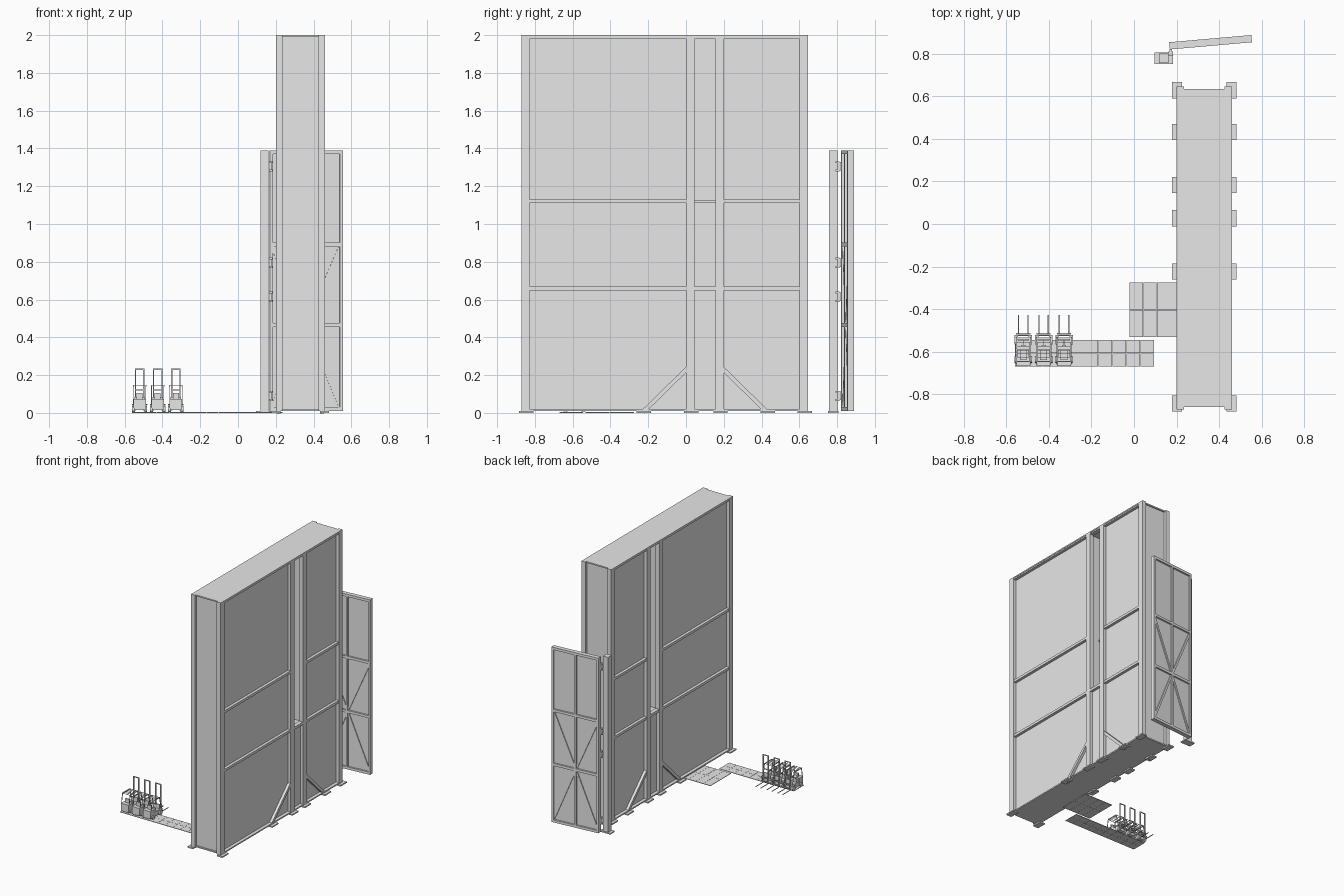
import bpy, bmesh, math
from mathutils import Matrix, Vector

default_cube = bpy.data.objects.get("Cube")
if default_cube:
    bpy.data.objects.remove(default_cube)

GREY = (0.8, 0.8, 0.8, 1)
grey = bpy.data.materials.new("plain grey")
grey.use_nodes = True
grey.diffuse_color = GREY
grey.node_tree.nodes["Principled BSDF"].inputs["Base Color"].default_value = GREY


def around(centre, half):
    """Range reaching equally far on both sides of a centre."""
    return (centre - half, centre + half)


def box(bm, x, y, z):
    """Box from three (low, high) ranges."""
    low, high = map(Vector, zip(x, y, z))
    size = Matrix.Diagonal(high - low).to_4x4()
    bmesh.ops.create_cube(bm, size=1, matrix=Matrix.Translation((low + high) / 2) @ size)


def bar(bm, start, end, wide, deep):
    """Bar between two points; deep is measured across the plane it leans in."""
    start, end = Vector(start), Vector(end)
    run = end - start
    along = run.normalized()
    side = Vector((0, 1, 0)) if run.x else Vector((1, 0, 0))
    turn = Matrix((side, along.cross(side), along)).transposed().to_4x4()
    size = Matrix.Diagonal((deep, wide, run.length)).to_4x4()
    place = Matrix.Translation((start + end) / 2) @ turn @ size
    bmesh.ops.create_cube(bm, size=1, matrix=place)


def wheel(bm, x, y, radius, width):
    place = Matrix.Translation((x, y, radius)) @ Matrix.Rotation(math.pi / 2, 4, 'Y')
    bmesh.ops.create_cone(bm, cap_ends=True, segments=16, radius1=radius,
                          radius2=radius, depth=width, matrix=place)


def finish(name, bm, place=Matrix()):
    mesh = bpy.data.meshes.new(name)
    bmesh.ops.recalc_face_normals(bm, faces=bm.faces[:])
    bm.to_mesh(mesh)
    bm.free()
    mesh.materials.append(grey)
    part = bpy.data.objects.new(name, mesh)
    bpy.context.collection.objects.link(part)
    part.matrix_world = place


# Main sizes of the tall wall; the slot is the gap between its two middle columns
middle, half_depth, skin = 0.33, 0.13, 0.105
top, plate, post = 2.0, 0.01, 0.022
front, back, slot = -0.85, 0.624, 0.1
slot_front, slot_back = around(slot, 0.078)
ledge, upper_rail = 0.658, 1.12
roof = top - plate


def both_faces(inner, outer):
    """The x ranges of a part repeated on both broad faces."""
    return [(middle - outer, middle - inner), (middle + inner, middle + outer)]


# Wall core: two bays and a deep slot above the ledge
bm = bmesh.new()
core = around(middle, skin)
gap = (slot_front, slot_back)
box(bm, core, (front, slot_front), (plate, roof))
box(bm, core, (slot_back, back), (plate, roof))
box(bm, core, gap, (plate, ledge))
box(bm, around(middle, plate), gap, (ledge, roof))
finish("wall_core", bm)

# Roof and floor slabs
for name, low in [("roof", roof), ("floor", plate)]:
    bm = bmesh.new()
    box(bm, around(middle, half_depth), around((front + back) / 2, (back - front) / 2 + plate),
        (low, low + plate))
    finish(name, bm)

# Columns
bm = bmesh.new()
for y in (front, slot_front, slot_back, back):
    for x in both_faces(skin - plate, half_depth):
        box(bm, x, around(y, post), (plate, top))
finish("columns", bm)

# Horizontal rails; only the lowest and highest cross the slot at full depth
bm = bmesh.new()
for z in (ledge, upper_rail, roof):
    for x in both_faces(skin - plate, half_depth - 0.003):
        box(bm, x, (front, slot_front), around(z, plate))
        box(bm, x, (slot_back, back), around(z, plate))
        if z != upper_rail:
            box(bm, x, gap, around(z, plate))
box(bm, around(middle, 0.03), gap, around(upper_rail, plate / 2))
finish("rails", bm)

# Diagonal braces at the foot
bm = bmesh.new()
brace_x, brace_run = skin + plate, 0.25
for x in (middle - brace_x, middle + brace_x):
    for y, step in [(slot_front, -brace_run), (slot_back, brace_run)]:
        bar(bm, (x, y, brace_run), (x, y + step, plate / 2), post, post)
finish("foot_braces", bm)

# Base plates under the columns and braces
bm = bmesh.new()
feet = [front, slot_front - brace_run, slot_front, slot_back, slot_back + brace_run, back]
for y in feet:
    for x in both_faces(skin, half_depth + post):
        box(bm, x, around(y + plate / 2, 0.038), (0, plate))
finish("base_plates", bm)

# Gate post with its foot
gate_top, post_x, post_y = 1.39, 0.14, 0.78
bm = bmesh.new()
box(bm, around(post_x, post), around(post_y, post), (plate, gate_top))
box(bm, around(post_x, 2 * post), around(post_y, 0.027), (0, plate))
finish("gate_post", bm)

# Gate leaf: frame, thin panel and braces, swung slightly open
leaf, half_leaf, rim = 0.388, 0.017, 0.008
rails = (0.02, 0.465, 0.892, gate_top - plate)
swing = Matrix.Translation((0.167, 0.838, 0)) @ Matrix.Rotation(math.radians(5), 4, 'Z')
bm = bmesh.new()
for x in (rim, leaf / 2, leaf - rim):
    box(bm, around(x, rim), around(0, half_leaf), (plate, gate_top))
for z in rails:
    box(bm, (0, leaf), around(0, half_leaf), around(z, plate))
finish("gate_frame", bm, swing)

bm = bmesh.new()
box(bm, (rim, leaf - rim), around(0, rim / 2), (plate, gate_top))
finish("gate_panel", bm, swing)

bm = bmesh.new()
for x in (rim, leaf - rim):
    bar(bm, (leaf / 2, 0, rails[1]), (x, 0, rails[2]), 2 * rim, post)
    bar(bm, (leaf / 2, 0, rails[1]), (x, 0, rails[0]), 2 * rim, post)
finish("gate_braces", bm, swing)

# Hinges between post and leaf
bm = bmesh.new()
for z in (0.09, 0.615, 0.795, 1.305):
    hinge_x, hinge_y = post_x + 0.033, post_y + post
    for ear in around(z, post):
        box(bm, around(hinge_x, plate), around(hinge_y, plate), around(ear, plate / 2))
    box(bm, around(hinge_x, plate / 2), (hinge_y, hinge_y + post), around(z, post))
finish("hinges", bm)


def tiles(name, x, y, columns, across, along):
    """Rows of flat ground tiles with narrow joints, two tiles deep."""
    bm = bmesh.new()
    joint, thick = 0.0012, 0.004
    for column in range(columns):
        for row in range(2):
            left, near = x + column * across, y + row * along
            box(bm, (left, left + across - joint), (near, near + along - joint), (0, thick))
    finish(name, bm)


tiles("walkway_tiles", -0.56, -0.67, columns=10, across=0.0655, along=0.0625)
tiles("landing_tiles", -0.02, -0.532, columns=4, across=0.064, along=0.129)


def forklift(name, x):
    """Forklift facing the back, built about its own centre."""
    bm = bmesh.new()
    tail, nose, half_width = -0.075, 0.06, 0.033
    deck, hood, guard, mast_top = 0.045, 0.07, 0.14, 0.23
    mast, thin = nose + plate, 0.003
    # Body, counterweight, hood, seat and dashboard
    box(bm, around(0, 0.03), (tail, nose), (plate, deck))
    box(bm, around(0, half_width), (tail, tail + deck), (post, hood))
    box(bm, around(0, 0.028), (tail + post, 0), (deck, hood))
    box(bm, around(0, 0.016), (-deck + plate, 0), (hood, hood + plate))
    box(bm, around(0, 0.016), (-deck, -deck + plate), (hood, hood + 0.03))
    box(bm, around(0, 0.028), around(nose - plate, thin), (deck, hood + plate))
    # Steering column and wheel hub
    bar(bm, (0, nose - plate, hood), (0, post, hood + post), thin, thin)
    box(bm, around(0, plate), around(post, thin), around(hood + post, thin))
    for side in (-1, 1):
        # Wheels and mudguards
        flank, rail = side * half_width, side * post
        wheel(bm, flank, tail + 0.03, 0.015, 0.015)
        wheel(bm, flank, nose - plate, 0.018, 0.015)
        box(bm, around(flank, rim), around(nose - plate, post), around(0.04, thin))
        # Overhead guard posts and edge
        bar(bm, (flank, tail + plate, hood), (flank, tail + post, guard), 2 * thin, thin)
        bar(bm, (flank, nose, deck), (flank, nose - post, guard), 2 * thin, thin)
        box(bm, around(flank, thin), (tail + post, nose - post), around(guard, thin))
        # Mast rail and fork
        box(bm, around(rail, thin), around(mast, thin), (plate, mast_top))
        box(bm, around(rail, thin), (mast + plate, mast + 0.095), around(plate, thin / 2))
        box(bm, around(rail, thin), around(mast + plate, thin), (plate, hood))
    # Guard bars, mast ties and fork carriage
    for step in range(6):
        box(bm, around(0, half_width), around(tail + post + step * 0.018, thin / 2),
            around(guard, thin / 2))
    for z in (deck, guard - post, mast_top - thin):
        box(bm, around(0, post), around(mast, thin), around(z, thin))
    for z in (post, deck + plate):
        box(bm, around(0, half_width), around(mast + rim, thin), around(z, thin))
    finish(name, bm, Matrix.Translation((x, -0.594, 0.004)))


for index, name in enumerate(("right", "middle", "left")):
    forklift("forklift_" + name, -0.521 + index * 0.096)
